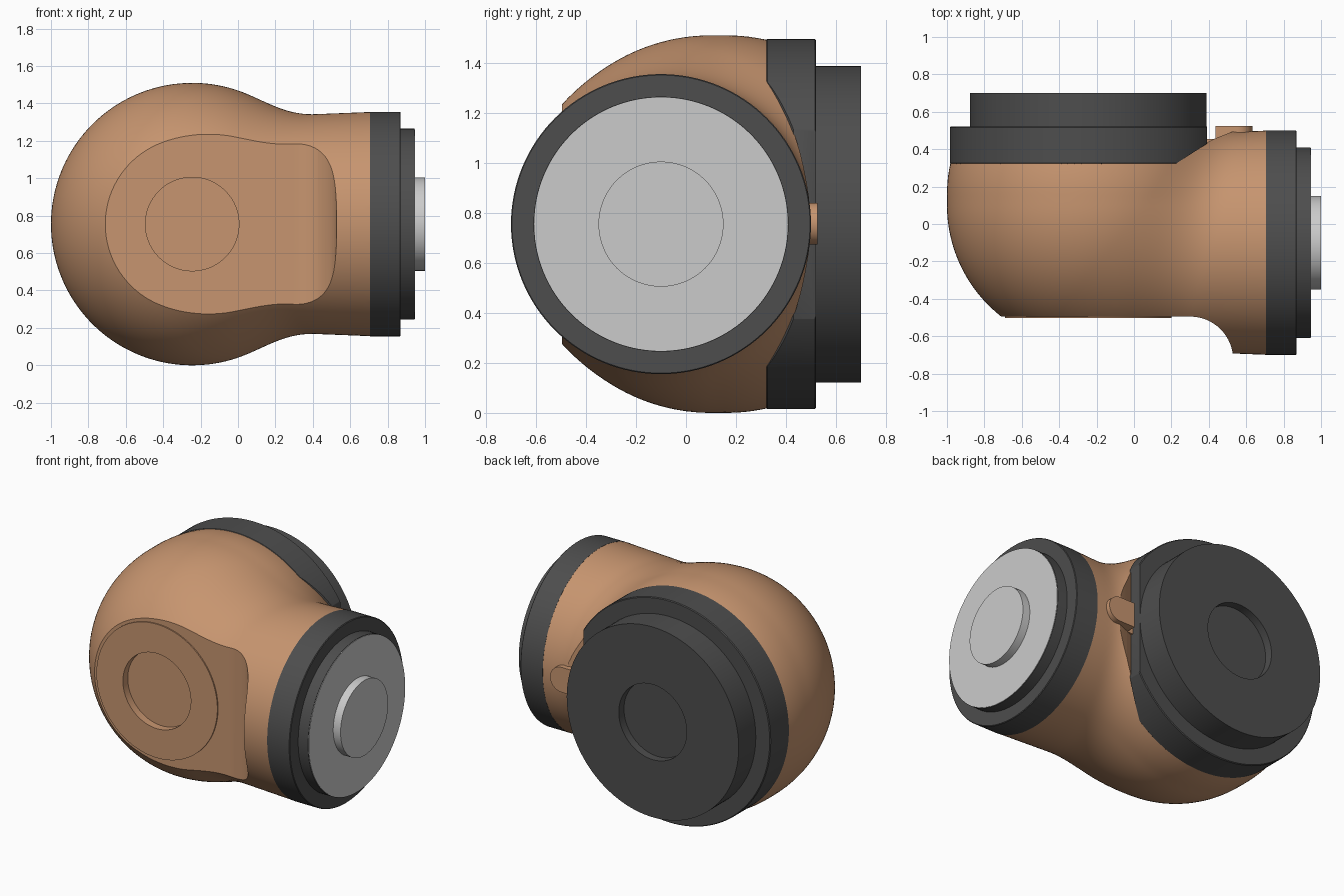
import bpy, bmesh, math
from mathutils import Vector

if "Cube" in bpy.data.objects:
    bpy.data.objects.remove(bpy.data.objects["Cube"])

CX, CY, CZ = -0.245, -0.1, 0.755      # axis of the big joint (x), of the side joint (y), shared height


def material(name, rgb):
    m = bpy.data.materials.new(name)
    m.diffuse_color = (*rgb, 1)
    m.use_nodes = True
    m.node_tree.nodes["Principled BSDF"].inputs["Base Color"].default_value = m.diffuse_color
    return m


copper = material("copper", (0.57, 0.30, 0.16))
dark = material("dark_grey", (0.075, 0.075, 0.075))


def finish(bm, name, mat=None):
    bmesh.ops.recalc_face_normals(bm, faces=bm.faces)
    me = bpy.data.meshes.new(name)
    bm.to_mesh(me)
    bm.free()
    ob = bpy.data.objects.new(name, me)
    bpy.context.collection.objects.link(ob)
    if mat:
        me.materials.append(mat)
    return ob


def lathe(name, profile, axis, mat=None, n=128):
    """Spin (radius, position) points about the big (Y) or side (X) joint axis."""
    bm = bmesh.new()
    rings = []
    for r, a in profile:
        ring = []
        for i in range(n):
            c, s = r * math.cos(math.tau * i / n), r * math.sin(math.tau * i / n)
            ring.append(bm.verts.new((a, CY + c, CZ + s) if axis == 'X' else (CX + c, a, CZ + s)))
        rings.append(ring)
    for p, q in zip(rings, rings[1:]):
        for i in range(n):
            j = (i + 1) % n
            bm.faces.new((p[i], p[j], q[j], q[i]))
    bm.faces.new(rings[0])
    bm.faces.new(rings[-1])
    return finish(bm, name, mat)


def prism(name, pts, direction, mat=None):
    """Extrude a flat outline of 3D points."""
    bm = bmesh.new()
    f = bm.faces.new([bm.verts.new(p) for p in pts])
    new = bmesh.ops.extrude_face_region(bm, geom=[f])["geom"]
    bmesh.ops.translate(bm, vec=direction, verts=[v for v in new if isinstance(v, bmesh.types.BMVert)])
    return finish(bm, name, mat)


def activate(ob):
    bpy.ops.object.select_all(action='DESELECT')
    ob.select_set(True)
    bpy.context.view_layer.objects.active = ob


def cut(ob, cutter):
    cutter.hide_render = True
    mod = ob.modifiers.new("cut", 'BOOLEAN')
    mod.operation, mod.object, mod.solver = 'DIFFERENCE', cutter, 'EXACT'
    activate(ob)
    bpy.ops.object.modifier_apply(modifier=mod.name)
    bpy.data.objects.remove(cutter)


def xy_cutter(pts):
    return prism("cutter", [(x, y, -0.5) for x, y in pts], (0, 0, 2.5))


# housing: smooth blend of a fat capsule (along y) and a side neck (along x)
def field(p):
    x, y, z = p.x, p.y, p.z - CZ
    yy = y - min(max(y, 0.10), 0.16)
    a = math.sqrt((x - CX) ** 2 + yy * yy + z * z) - 0.755
    b = math.sqrt(min(x, 0) ** 2 + (y - CY) ** 2 + z * z) - (0.587 + 0.04 * (max(x, 0) - 0.4))
    k = 0.15
    h = max(k - abs(a - b), 0) / k
    return max(min(a, b) - h * h * k / 4, x - 0.95)


bm = bmesh.new()
bmesh.ops.create_icosphere(bm, subdivisions=6, radius=1)
core = Vector((0, CY, CZ))
for v in bm.verts:
    d = v.co.normalized()
    lo, hi = 0.0, 2.0
    for _ in range(20):
        mid = (lo + hi) / 2
        if field(core + d * mid) < 0:
            lo = mid
        else:
            hi = mid
    v.co = core + d * lo
housing = finish(bm, "housing", copper)

# trim the neck end, the front flat with its scooped end, the seat of the rear flange, the front bore
cut(housing, xy_cutter([(0.715, -1.2), (1.3, -1.2), (1.3, 1.2), (0.715, 1.2)]))
scoop = [(0.3 + 0.23 * math.sin(t * math.pi / 32), -0.725 + 0.23 * math.cos(t * math.pi / 32))
         for t in range(17)]
cut(housing, xy_cutter([(-1.3, -0.495)] + scoop + [(0.53, -1.3), (-1.3, -1.3)]))
cut(housing, xy_cutter([(-1.3, 0.325), (0.225, 0.325), (0.39, 0.435), (0.44, 0.46),
                        (0.53, 0.495), (0.64, 0.52), (0.64, 1.3), (-1.3, 1.3)]))
cut(housing, lathe("cutter", [(0.3, -0.7), (0.3, -0.44)], 'Y'))

# round front cover with shallow recess
front_cover = lathe("front_cover", [(0.445, -0.42), (0.445, -0.503), (0.25, -0.503), (0.25, -0.452)], 'Y', copper)

# rear flange and drive plate, flattened on the side facing the neck
rear_flange = lathe("rear_flange", [(0.735, 0.32), (0.74, 0.325), (0.74, 0.515), (0.735, 0.52), (0.633, 0.52),
                                    (0.633, 0.70), (0.25, 0.70), (0.25, 0.645)], 'Y', dark)
cut(rear_flange, xy_cutter([(0.065, 0.22), (0.391, 0.43), (0.391, 0.56), (1, 0.56), (1, 0.22)]))

# side collar, its end plate and the centring peg
side_collar = lathe("side_collar", [(0.6, 0.705), (0.6, 0.866), (0.596, 0.87), (0.51, 0.87), (0.51, 0.943)], 'X', dark)
end_plate = lathe("end_plate", [(0.507, 0.93), (0.507, 0.946), (0.25, 0.946), (0.25, 1.0)], 'X')

# small stop lug behind the neck
arc = [(0.55 + 0.083 * math.sin(t * math.pi / 24), 0.757 + 0.083 * math.cos(t * math.pi / 24)) for t in range(25)]
stop_lug = prism("stop_lug", [(x, 0.40, z) for x, z in [(0.435, 0.84)] + arc + [(0.435, 0.674)]],
                 (0, 0.125, 0), copper)
lug_foot = prism("lug_foot", [(x, 0.38, z) for x, z in [(0.38, 0.84), (0.45, 0.84), (0.45, 0.674), (0.38, 0.674)]],
                 (0, 0.075, 0), copper)

for ob in (housing, front_cover, rear_flange, side_collar, end_plate, stop_lug, lug_foot):
    activate(ob)
    bpy.ops.object.shade_smooth_by_angle(angle=math.radians(30))
